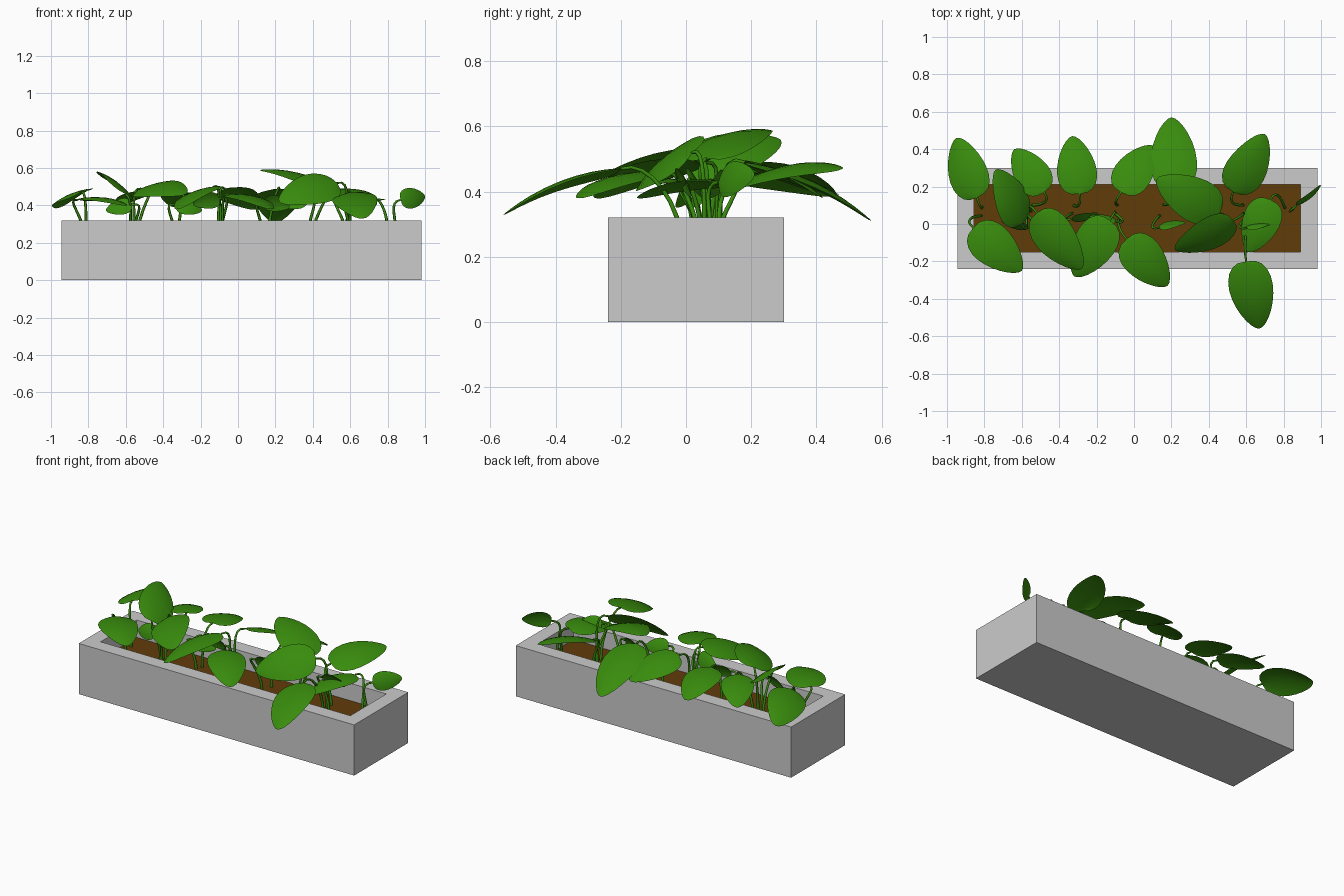
import bpy, bmesh, math, random
from mathutils import Vector

if "Cube" in bpy.data.objects:
    bpy.data.objects.remove(bpy.data.objects["Cube"])

random.seed(4)

def material(name, col):
    m = bpy.data.materials.new(name)
    m.diffuse_color = (*col, 1)
    m.use_nodes = True
    m.node_tree.nodes["Principled BSDF"].inputs["Base Color"].default_value = m.diffuse_color
    return m

GREEN = material("leaf_green", (0.04, 0.26, 0.004))
SOIL = material("soil_brown", (0.12, 0.045, 0.003))
SOIL_Z = 0.21
WALL = 0.09

def add_object(name, bm, mat=None, smooth=False):
    me = bpy.data.meshes.new(name)
    bm.to_mesh(me)
    bm.free()
    for p in me.polygons:
        p.use_smooth = smooth
    if mat:
        me.materials.append(mat)
    bpy.context.collection.objects.link(bpy.data.objects.new(name, me))

def box(bm, lo, hi):
    for v in bmesh.ops.create_cube(bm, size=1)["verts"]:
        v.co = [a + (c + 0.5) * (b - a) for a, b, c in zip(lo, hi, v.co)]

# Planter trough: box with inset top pushed down
bm = bmesh.new()
box(bm, (-0.945, -0.24, 0), (0.98, 0.30, 0.32))
top = max(bm.faces, key=lambda f: f.calc_center_median().z)
bmesh.ops.inset_region(bm, faces=[top], thickness=WALL, use_even_offset=True)
inner = bmesh.ops.extrude_face_region(bm, geom=[top])
bmesh.ops.translate(bm, vec=(0, 0, SOIL_Z - 0.33),
                    verts=[g for g in inner["geom"] if isinstance(g, bmesh.types.BMVert)])
if top.is_valid:
    bmesh.ops.delete(bm, geom=[top], context='FACES_ONLY')
bmesh.ops.recalc_face_normals(bm, faces=bm.faces)
add_object("planter", bm)

# Soil slab filling the trough
bm = bmesh.new()
box(bm, (-0.945 + WALL, -0.24 + WALL, SOIL_Z - 0.01), (0.98 - WALL, 0.30 - WALL, SOIL_Z))
add_object("soil", bm, SOIL)

def leaf(name, base, tip, roll, arch=0.08, rows=12, cols=6):
    """Ovate blade; positive roll lifts the right side seen from base to tip."""
    axis = tip - base
    size = axis.length
    u = axis.normalized()
    s = u.cross(Vector((0, 0, 1))).normalized()
    n = s.cross(u)
    r = math.radians(roll)
    s, n = s * math.cos(r) + n * math.sin(r), n * math.cos(r) - s * math.sin(r)
    bm = bmesh.new()
    grid = []
    for i in range(rows + 1):
        t = (1 - math.cos(math.pi * i / rows)) / 2
        half = min(0.33 * size, 0.06 + 0.15 * size)
        half *= max(0, math.sin(math.pi * t ** 0.66)) ** 0.57
        mid = base + axis * t + n * (arch * size * 4 * t * (1 - t))
        line = []
        for j in range(cols + 1):
            k = 2 * j / cols - 1
            line.append(bm.verts.new(mid + s * half * k - n * half * 0.15 * k * k))
        grid.append(line)
    for a, b in zip(grid, grid[1:]):
        for j in range(cols):
            bm.faces.new((a[j], a[j + 1], b[j + 1], b[j]))
    bmesh.ops.remove_doubles(bm, verts=bm.verts, dist=0.0004)
    add_object(name, bm, GREEN, True)
    return u

def stem(name, root, end, u):
    """Curved stalk from the soil to the leaf base."""
    cu = bpy.data.curves.new(name, 'CURVE')
    cu.dimensions = '3D'
    cu.bevel_depth = 0.008
    cu.bevel_resolution = 1
    cu.use_fill_caps = True
    sp = cu.splines.new('BEZIER')
    sp.bezier_points.add(1)
    sp.resolution_u = 8
    a, b = sp.bezier_points
    up = Vector((0, 0, (end.z - root.z) * 0.6))
    a.co, a.handle_left, a.handle_right = root, root - up, root + up
    b.co, b.handle_left, b.handle_right = end, end - u * 0.09, end + u * 0.05
    a.radius, b.radius = 1.1, 0.7
    cu.materials.append(GREEN)
    bpy.context.collection.objects.link(bpy.data.objects.new(name, cu))

# Eight plants evenly spaced along the trough
PLANTS = [-0.80 + 0.234 * i for i in range(8)]

def grow(name, bx, by, bz, tx, ty, roll=0, drop=0.08):
    """Leaf plus the stem that ties it to the nearest plant."""
    base, tip = Vector((bx, by, bz)), Vector((tx, ty, bz - drop))
    px = min(PLANTS, key=lambda p: abs(p - bx))
    root = Vector((px + 0.3 * (bx - px), 0.05 + 0.3 * by, SOIL_Z))
    stem("stem_" + name, root, base, leaf("leaf_" + name, base, tip, roll))

# Big leaves: base x, y, z, tip x, y, then roll and droop where they differ
big = [
    (-.84, .14, .47, -.95, .46, 20), (-.86, -.02, .43, -.60, -.25, 0, .03),
    (-.48, .17, .48, -.64, .40), (-.60, .0, .46, -.74, .29, -32, -.1),
    (-.52, .06, .49, -.28, -.24, -22, .03), (-.29, .16, .47, -.33, .47),
    (-.07, .17, .49, .10, .42, 16, .11), (-.13, .02, .50, -.32, -.28, -10, .12),
    (-.04, -.08, .46, .18, -.33), (.22, .18, .49, .20, .57, 0, .18),
    (.46, .06, .50, .12, .24, 3, -.09), (.53, .02, .52, .22, -.14, 42, .10),
    (.53, .17, .43, .70, .48, -14, -.04), (.60, -.20, .47, .67, -.56, -8, .14),
    (.73, .13, .43, .61, -.15, -6, .05), (.87, .10, .43, 1.0, .21, -75, -.02),
]
for i, row in enumerate(big):
    grow(str(i + 1), *row)

# Small young leaves, nearly edge-on, one beside every inner plant
for i, px in enumerate(PLANTS[1:-1]):
    side = 1 if i % 2 else -1
    y = random.uniform(-0.06, 0.12)
    grow(f"young_{i + 1}", px, y, random.uniform(0.40, 0.44),
         px + side * 0.14, y + 0.03, random.choice((-1, 1)) * 65, 0.03)
